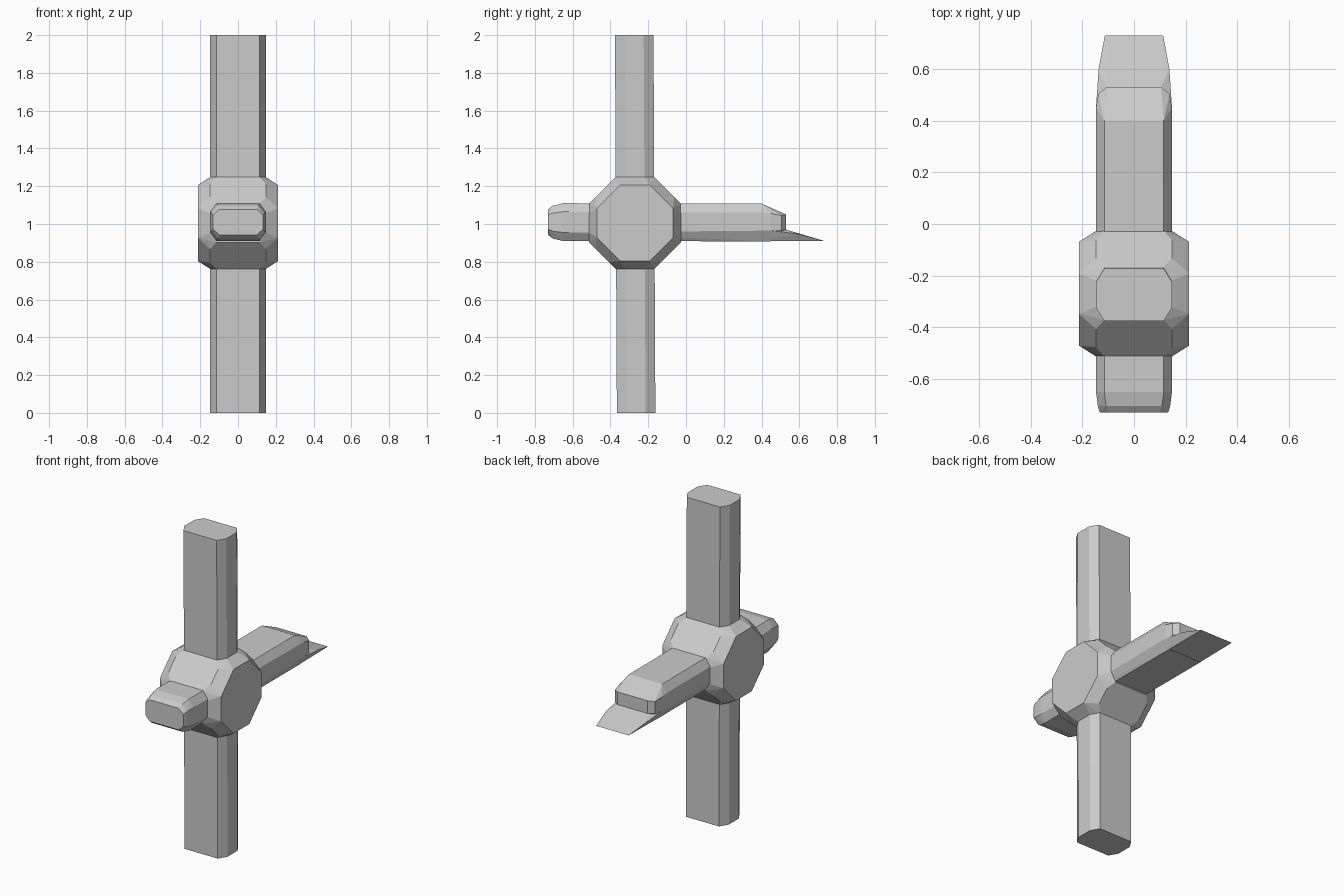
import bpy, bmesh, math

if "Cube" in bpy.data.objects:
    bpy.data.objects.remove(bpy.data.objects["Cube"])


def hull(name, points):
    """Flat-faced convex solid wrapped round a few guide points."""
    bm = bmesh.new()
    for p in points:
        bm.verts.new(p)
    res = bmesh.ops.convex_hull(bm, input=bm.verts[:])
    loose = [v for v in bm.verts if not v.link_faces]
    bmesh.ops.delete(bm, geom=loose, context='VERTS')
    bmesh.ops.dissolve_limit(bm, angle_limit=math.radians(1.5),
                             verts=bm.verts[:], edges=bm.edges[:])
    bmesh.ops.recalc_face_normals(bm, faces=bm.faces[:])
    mesh = bpy.data.meshes.new(name)
    bm.to_mesh(mesh)
    bm.free()
    obj = bpy.data.objects.new(name, mesh)
    bpy.context.collection.objects.link(obj)
    return obj


def mirrored(points):
    return [(s * x, y, z) for x, y, z in points for s in (-1, 1)]


def octagon(hx, hv, cx=0.032, cv=0.052):
    """Right half of a chamfered rectangle section, as (x, v) pairs."""
    return [(hx - cx, hv), (hx, hv - cv), (hx, cv - hv), (hx - cx, -hv)]


CY, CZ = -0.27, 1.005

# Upright post, leaning very slightly
post = [(x, v + yc, z) for z, yc in ((0, -0.264), (2, -0.274))
        for x, v in octagon(0.147, 0.102)]
hull("upright_post", mirrored(post))

# Chamfered octagonal hub: outer vertices, widened edge points, inset side faces
hub = []
h, f = 0.243, 0.102
outer = [(f, h), (h, f), (h, -f), (f, -h), (-f, -h), (-h, -f), (-h, f), (-f, h)]
for i, (y, z) in enumerate(outer):
    y2, z2 = outer[(i + 1) % 8]
    hub.append((0.115, CY + y, CZ + z))
    for t in (0.25, 0.75):
        hub.append((0.147, CY + y + (y2 - y) * t, CZ + z + (z2 - z) * t))
k, g = 0.201, 0.078
for a, b in ((k, g), (g, k)):
    hub += [(0.213, CY + sy * a, CZ + sz * b) for sy in (-1, 1) for sz in (-1, 1)]
hull("octagonal_hub", mirrored(hub))

# Horizontal arm with a rounded front end and a sloped back end
arm = []
for y, hx, hz in ((-0.73, 0.132, 0.068), (-0.705, 0.140, 0.087), (-0.65, 0.147, 0.1)):
    arm += [(x, y, 1.01 + v) for x, v in octagon(hx, hz, cv=hz * 0.45)]
arm += [(0.115, 0.40, 1.108), (0.147, 0.40, 1.06), (0.147, 0.45, 1.055),
        (0.138, 0.505, 1.045), (0.105, 0.53, 1.05),
        (0.105, 0.53, 0.97), (0.138, 0.505, 0.968),
        (0.147, 0.45, 0.965), (0.115, 0.45, 0.908)]
hull("cross_arm", mirrored(arm))

# Thin pointed lip running on from the underside of the arm
lip = [(0.115, 0.35, 0.908), (0.147, 0.35, 0.965), (0.147, 0.45, 0.965),
       (0.105, 0.53, 0.97), (0.137, 0.60, 0.946), (0.113, 0.73, 0.911)]
hull("arm_lip", mirrored(lip))
